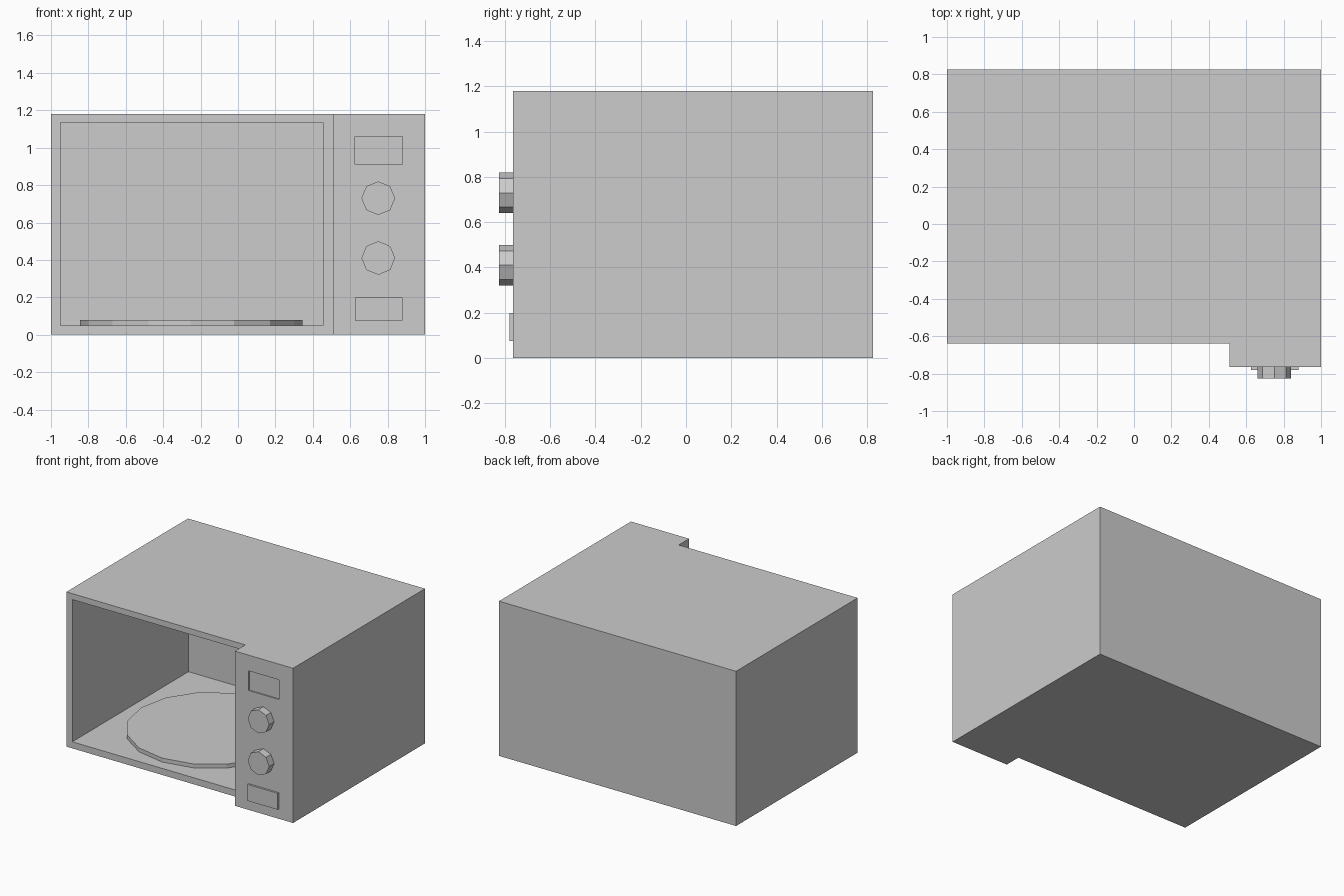
import bpy, bmesh
from math import pi
from mathutils import Matrix

cube = bpy.data.objects.get("Cube")
if cube:
    bpy.data.objects.remove(cube, do_unlink=True)

GREY = (0.604, 0.604, 0.604, 1.0)
grey = bpy.data.materials.new("light grey")
grey.use_nodes = True
grey.diffuse_color = GREY
grey.node_tree.nodes["Principled BSDF"].inputs["Base Color"].default_value = GREY

FACE_Y = -0.765     # front of the control panel
DOOR_Y = -0.64      # front of the cooking chamber
BACK_Y = 0.825
HEIGHT = 1.18
PANEL_X = 0.51      # left edge of the control panel


def add_object(name, bm):
    bmesh.ops.recalc_face_normals(bm, faces=bm.faces)
    mesh = bpy.data.meshes.new(name)
    bm.to_mesh(mesh)
    bm.free()
    mesh.materials.append(grey)
    obj = bpy.data.objects.new(name, mesh)
    bpy.context.collection.objects.link(obj)
    return obj


def box(name, x, y, z):
    bm = bmesh.new()
    bmesh.ops.create_cube(bm, size=1)
    for v in bm.verts:
        v.co = [r[0] if c < 0 else r[1] for c, r in zip(v.co, (x, y, z))]
    return add_object(name, bm)


def disc(name, centre, radius, depth, sides, turn=Matrix()):
    bm = bmesh.new()
    bmesh.ops.create_cone(bm, cap_ends=True, segments=sides, radius1=radius,
                          radius2=radius, depth=depth)
    # put a corner of the polygon on the x axis
    first = max(bm.verts, key=lambda v: v.co.x).co
    spin = Matrix.Rotation(-first.xy.angle_signed((1, 0)) * -1, 4, "Z") if abs(first.y) > 1e-4 else Matrix()
    bm.transform(Matrix.Translation(centre) @ turn @ spin)
    return add_object(name, bm)


def recess(bm, face_y, x, z, depth):
    """Sink a rectangular pocket into the front face lying at face_y."""
    face = next(f for f in bm.faces
                if all(abs(v.co.y - face_y) < 1e-4 for v in f.verts))
    bmesh.ops.inset_individual(bm, faces=[face], thickness=0.03)
    mid = face.calc_center_median()
    for v in face.verts:
        v.co.x = x[0] if v.co.x < mid.x else x[1]
        v.co.z = z[0] if v.co.z < mid.z else z[1]
    floor = bmesh.ops.extrude_discrete_faces(bm, faces=[face])["faces"][0]
    bmesh.ops.translate(bm, verts=floor.verts, vec=(0, depth, 0))


# Casing: stepped plan pushed up, with the chamber and display sunk in
bm = bmesh.new()
plan = [(-1, DOOR_Y), (PANEL_X, DOOR_Y), (PANEL_X, FACE_Y),
        (1, FACE_Y), (1, BACK_Y), (-1, BACK_Y)]
base = bm.faces.new([bm.verts.new((x, y, 0)) for x, y in plan])
top = bmesh.ops.extrude_face_region(bm, geom=[base], use_keep_orig=True)["geom"]
bmesh.ops.translate(bm, vec=(0, 0, HEIGHT),
                    verts=[g for g in top if isinstance(g, bmesh.types.BMVert)])
bmesh.ops.recalc_face_normals(bm, faces=bm.faces)
recess(bm, DOOR_Y, (-0.95, 0.455), (0.05, 1.135), 1.4)
recess(bm, FACE_Y, (0.625, 0.88), (0.91, 1.06), 0.01)
add_object("casing", bm)

# Turntable on the chamber floor
disc("turntable", (-0.25, 0.04, 0.065), 0.595, 0.03, 16)

# Control knobs and door button
for name, z in (("upper_knob", 0.73), ("lower_knob", 0.41)):
    disc(name, (0.75, FACE_Y - 0.03, z), 0.09, 0.06, 8, Matrix.Rotation(pi / 2, 4, "X"))
box("door_button", (0.625, 0.88), (FACE_Y - 0.015, FACE_Y), (0.075, 0.2))
